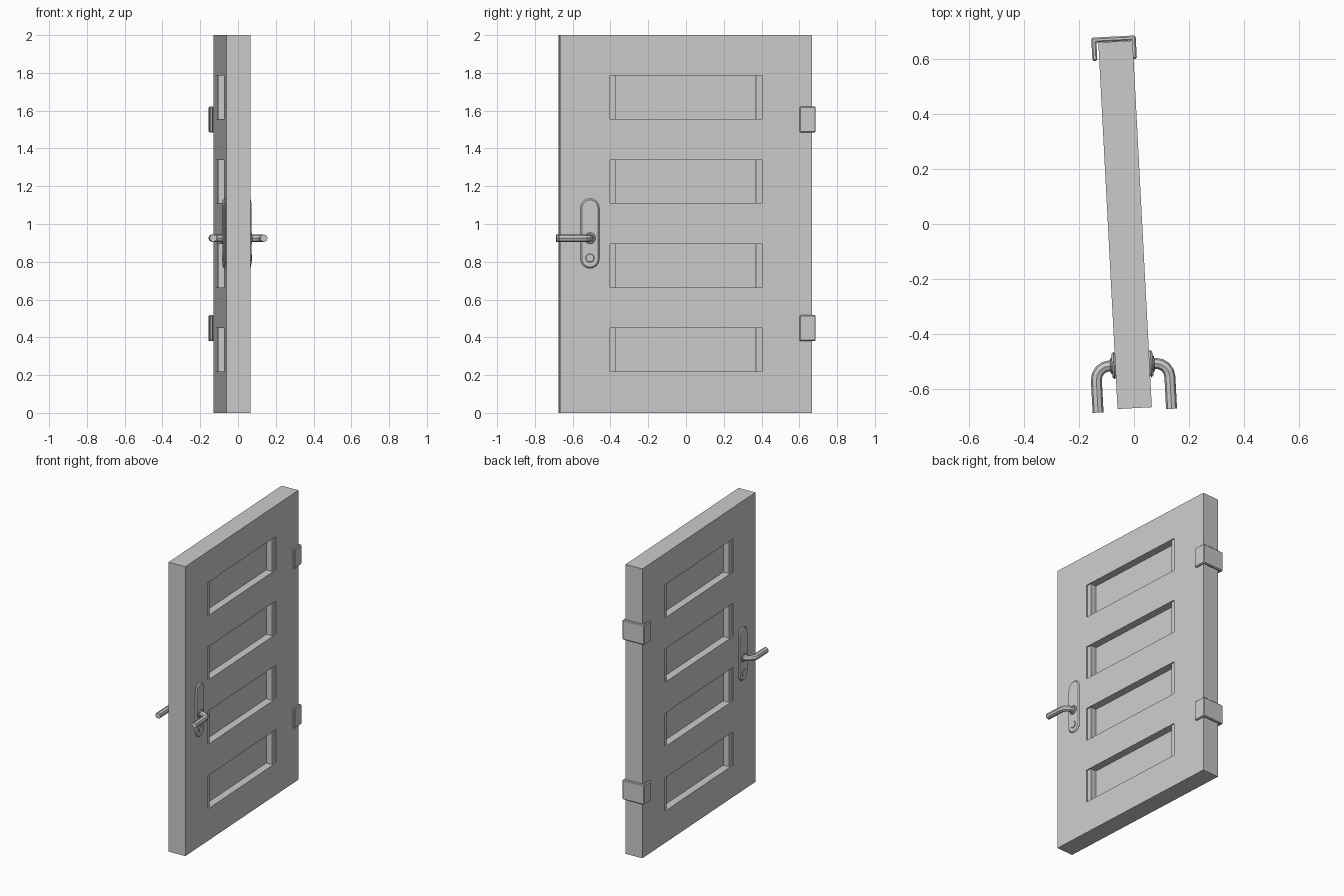
import bpy, bmesh, math
from mathutils import Matrix, Vector

if "Cube" in bpy.data.objects:
    bpy.data.objects.remove(bpy.data.objects["Cube"])

# The whole door stands slightly turned about z
PLACE = Matrix.Translation((-0.0325, -0.003, 0)) @ Matrix.Rotation(math.radians(3), 4, 'Z')
HALF_T, HALF_W = 0.0625, 0.6685
WINDOWS = [(0.22 + 0.445 * i, 0.45 + 0.445 * i) for i in range(4)]
WIN_Y = 0.402


def finish(bm, name, bevel=0, mat=None):
    bmesh.ops.recalc_face_normals(bm, faces=bm.faces)
    me = bpy.data.meshes.new(name)
    bm.to_mesh(me)
    bm.free()
    ob = bpy.data.objects.new(name, me)
    ob.matrix_world = PLACE
    bpy.context.collection.objects.link(ob)
    if mat:
        me.materials.append(mat)
    if bevel:
        m = ob.modifiers.new("bevel", 'BEVEL')
        m.width, m.segments, m.limit_method = bevel, 1, 'ANGLE'
        m.angle_limit = math.radians(50)
    return ob


def box(name, lo, hi, **kw):
    lo, hi = Vector(lo), Vector(hi)
    bm = bmesh.new()
    bmesh.ops.create_cube(bm, size=1, matrix=Matrix.Translation((lo + hi) / 2)
                          @ Matrix.Diagonal((*(hi - lo), 1)))
    return finish(bm, name, **kw)


def prism(name, pts, step, **kw):
    """Extrude a closed outline along a vector."""
    bm = bmesh.new()
    face = bm.faces.new([bm.verts.new(p) for p in pts])
    ext = bmesh.ops.extrude_face_region(bm, geom=[face], use_keep_orig=True)
    bmesh.ops.translate(bm, vec=step, verts=[v for v in ext["geom"]
                                             if isinstance(v, bmesh.types.BMVert)])
    return finish(bm, name, **kw)


def stadium(x, y, z0, z1, r, n=8):
    """Upright round-ended outline; a circle when z0 == z1."""
    pts = []
    for zc, start in ((z1, 0), (z0, math.pi)):
        for i in range(n + (z0 != z1)):
            a = start + math.pi * i / n
            pts.append((x, y + r * math.cos(a), zc + r * math.sin(a)))
    return pts


# Door slab: a grid of panels with the windows left out, then thickened
ys = [-HALF_W, -WIN_Y, WIN_Y, HALF_W]
zs = [0] + [z for w in WINDOWS for z in w] + [2]
bm = bmesh.new()
grid = [[bm.verts.new((0, y, z)) for z in zs] for y in ys]
for i in range(3):
    for j in range(9):
        if not (i == 1 and j % 2):
            bm.faces.new((grid[i][j], grid[i + 1][j], grid[i + 1][j + 1], grid[i][j + 1]))
slab = finish(bm, "door_slab")
sol = slab.modifiers.new("thickness", 'SOLIDIFY')
sol.thickness, sol.offset = 2 * HALF_T, 0

# Glass panes and the narrow upright strips at their ends
glass = bpy.data.materials.new("pane_grey")
glass.diffuse_color = (0.95, 0.95, 0.95, 1)
glass.use_nodes = True
glass.node_tree.nodes["Principled BSDF"].inputs["Base Color"].default_value = glass.diffuse_color
for k, (z0, z1) in enumerate(WINDOWS):
    box(f"window_pane_{k}", (-0.011, -WIN_Y, z0), (0.011, WIN_Y, z1), mat=glass)
    for s in (-1, 1):
        a, b = sorted((s * 0.37, s * WIN_Y))
        box(f"window_strip_{k}_{'near' if s < 0 else 'far'}",
            (-0.054, a, z0), (0.054, b, z1))

# Hinge brackets: U-profile wrapped round the far edge
x0, x1, y0, y1, t = -0.0875, 0.0745, 0.602, 0.687, 0.018
u = [(x0, y0), (x0 + t, y0), (x0 + t, y1 - t), (x1 - t, y1 - t),
     (x1 - t, y0), (x1, y0), (x1, y1), (x0, y1)]
for name, z in (("lower_hinge", 0.38), ("upper_hinge", 1.485)):
    prism(name, [(x, y, z) for x, y in u], (0, 0, 0.137), bevel=0.005)

# Handle set on both faces
HY = -0.51
for s, side in ((-1, "left"), (1, "right")):
    base = s * (HALF_T - 0.002)
    prism(f"handle_plate_{side}", stadium(base, HY, 0.815, 1.085, 0.05),
          (s * 0.014, 0, 0), bevel=0.008)
    prism(f"lever_collar_{side}", stadium(base, HY, 0.925, 0.925, 0.03),
          (s * 0.02, 0, 0), bevel=0.004)
    prism(f"lock_cylinder_{side}", stadium(base, HY, 0.82, 0.82, 0.023),
          (s * 0.018, 0, 0), bevel=0.003)

    # Bent lever swept along a short path
    path = [(HALF_T, HY)]
    for i in range(5):
        a = math.pi / 2 * i / 4
        path.append((0.084 + 0.05 * math.sin(a), HY - 0.05 + 0.05 * math.cos(a)))
    path.append((0.134, -0.678))
    cu = bpy.data.curves.new(f"lever_{side}", 'CURVE')
    cu.dimensions = '3D'
    cu.bevel_depth, cu.bevel_resolution, cu.use_fill_caps = 0.02, 2, True
    sp = cu.splines.new('POLY')
    sp.use_smooth = False
    sp.points.add(len(path) - 1)
    for p, (x, y) in zip(sp.points, path):
        p.co = (s * x, y, 0.925, 1)
    ob = bpy.data.objects.new(f"lever_{side}", cu)
    ob.matrix_world = PLACE
    bpy.context.collection.objects.link(ob)
